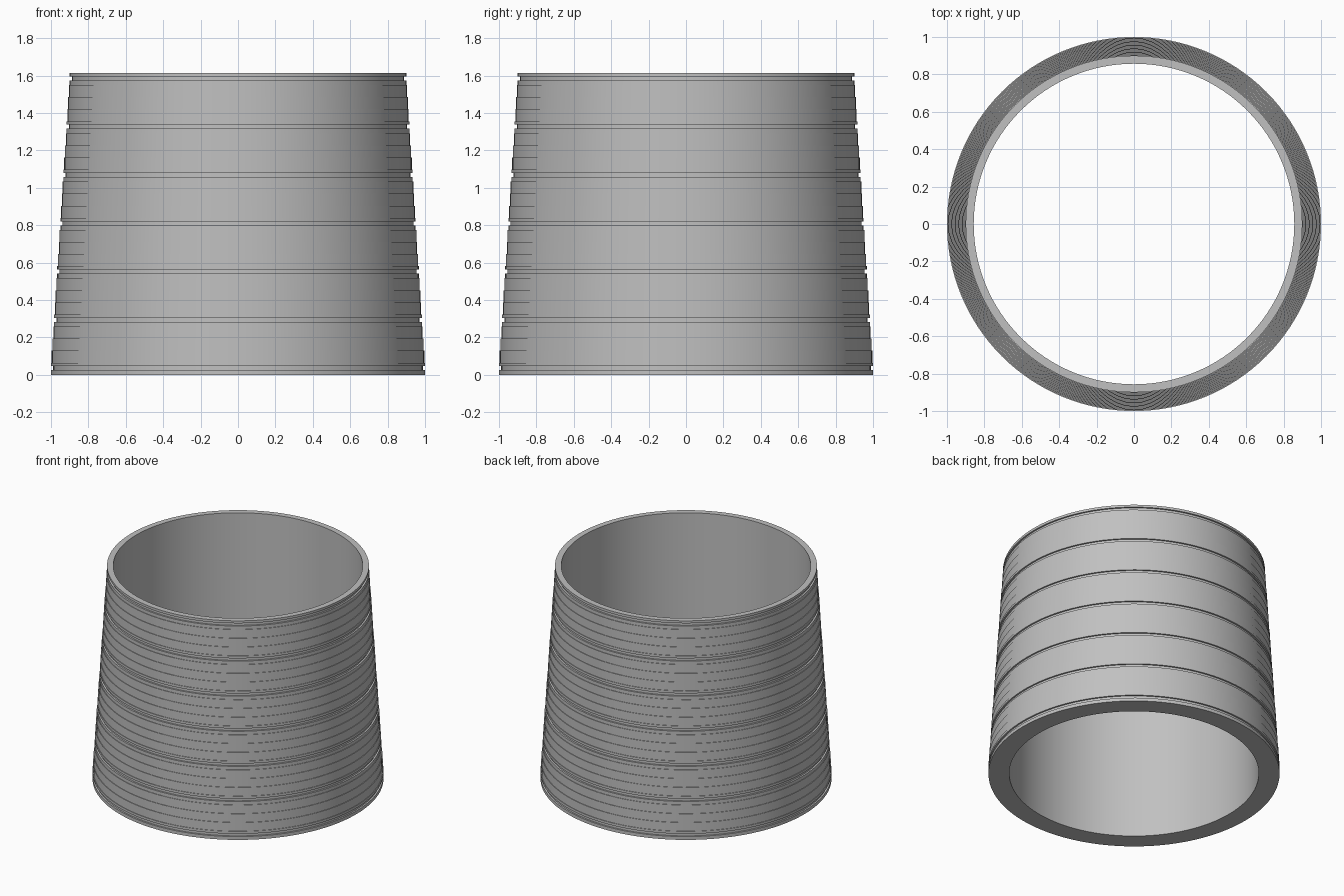
import bpy
import bmesh
from math import cos, sin, tau, radians

cube = bpy.data.objects.get("Cube")
if cube:
    bpy.data.objects.remove(cube, do_unlink=True)

HEIGHT = 1.614
STEPS = 25
BOTTOM_R, TOP_R, BORE_R = 1.0, 0.9, 0.857
GROOVE_LOW, GROOVE_HIGH, GROOVE_DEPTH = 0.025, 0.046, 0.012
SEGMENTS = 128

grey = bpy.data.materials.new("plain grey")
grey.use_nodes = True
colour = (0.53, 0.53, 0.53, 1)
grey.diffuse_color = colour
grey.node_tree.nodes["Principled BSDF"].inputs["Base Color"].default_value = colour


def sleeve_profile():
    """Closed (radius, z) outline: stepped taper outside, straight bore inside."""
    points = [(BORE_R, 0)]
    rise = HEIGHT / STEPS
    for i in range(STEPS):
        r = BOTTOM_R + (TOP_R - BOTTOM_R) * i / (STEPS - 1)
        z = i * rise
        points.append((r, z))
        # Every fourth step carries a square groove
        if i % 4 == 0:
            low, high, floor = z + GROOVE_LOW, z + GROOVE_HIGH, r - GROOVE_DEPTH
            points += [(r, low), (floor, low), (floor, high), (r, high)]
        points.append((r, z + rise))
    points.append((BORE_R, HEIGHT))
    return points


def lathe(name, profile, material):
    """Spin a closed outline around the z axis."""
    bm = bmesh.new()
    rings = []
    for s in range(SEGMENTS):
        a = tau * s / SEGMENTS
        rings.append([bm.verts.new((r * cos(a), r * sin(a), z)) for r, z in profile])
    for s, ring in enumerate(rings):
        after = rings[(s + 1) % SEGMENTS]
        for j in range(len(profile)):
            k = (j + 1) % len(profile)
            bm.faces.new((ring[j], after[j], after[k], ring[k]))
    bmesh.ops.recalc_face_normals(bm, faces=bm.faces)
    mesh = bpy.data.meshes.new(name)
    bm.to_mesh(mesh)
    bm.free()
    mesh.materials.append(material)
    obj = bpy.data.objects.new(name, mesh)
    bpy.context.collection.objects.link(obj)
    return obj


# Tapered, grooved sleeve with a straight open bore
sleeve = lathe("tapered_sleeve", sleeve_profile(), grey)
bpy.ops.object.select_all(action='DESELECT')
sleeve.select_set(True)
bpy.context.view_layer.objects.active = sleeve
bpy.ops.object.shade_smooth_by_angle(angle=radians(30))
